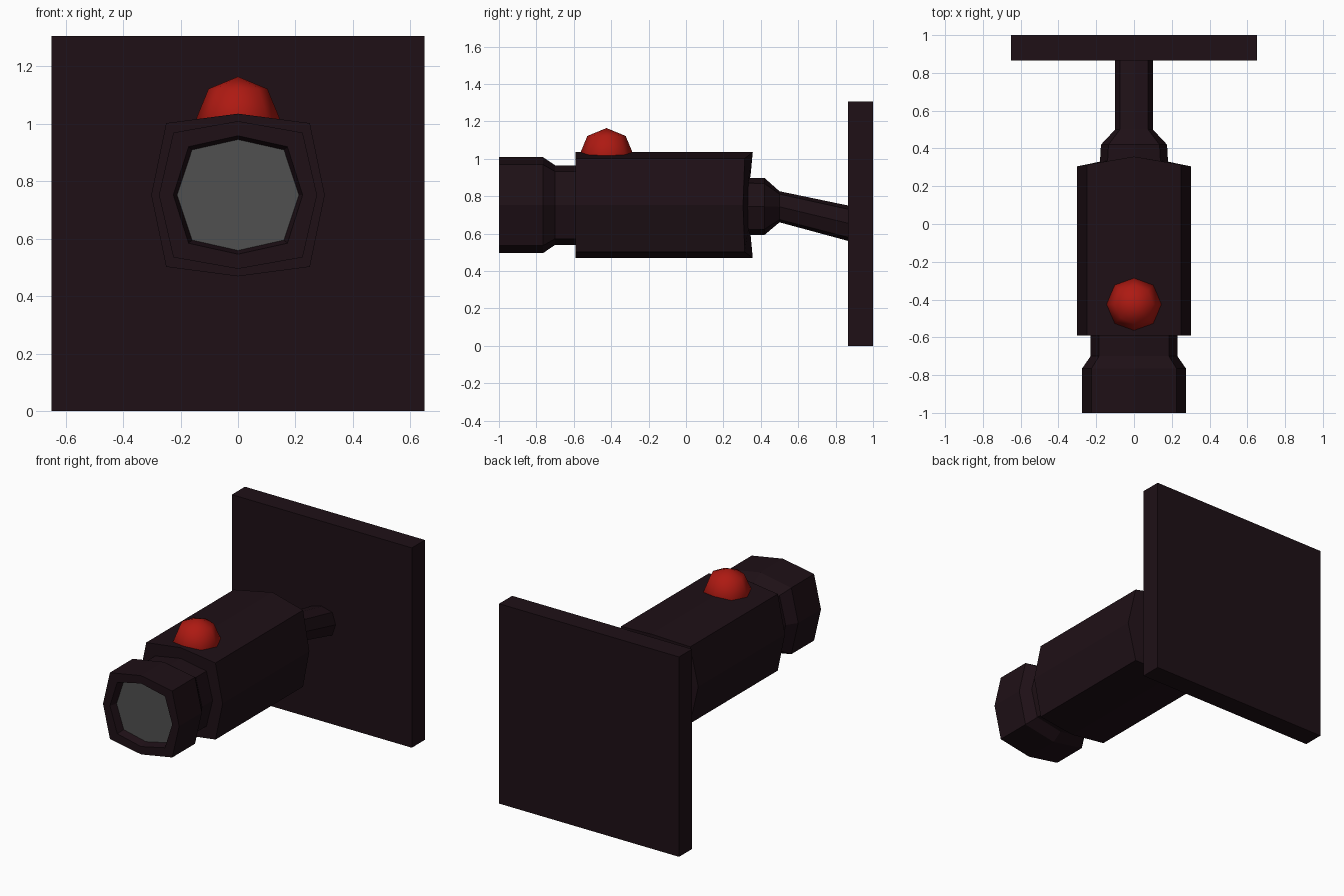
import bpy, bmesh
from math import pi, cos, sin

if "Cube" in bpy.data.objects:
    bpy.data.objects.remove(bpy.data.objects["Cube"])


def material(name, rgb):
    m = bpy.data.materials.new(name)
    m.diffuse_color = (*rgb, 1)
    m.use_nodes = True
    m.node_tree.nodes["Principled BSDF"].inputs["Base Color"].default_value = m.diffuse_color
    return m


DARK = material("dark_casing", (0.013, 0.005, 0.008))
RED = material("red_lamp", (0.42, 0.01, 0.006))
GLASS = material("grey_glass", (0.08, 0.08, 0.08))


def finish(name, bm, mat, fix=True):
    if fix:
        bmesh.ops.recalc_face_normals(bm, faces=bm.faces)
    mesh = bpy.data.meshes.new(name)
    bm.to_mesh(mesh)
    bm.free()
    mesh.materials.append(mat)
    ob = bpy.data.objects.new(name, mesh)
    bpy.context.collection.objects.link(ob)
    return ob


def ring(bm, y, zc, ax, az, dx, dz, bow=0.0):
    """Bulged octagon across y; bow pulls the side corners forward."""
    pts = [(0, az), (dx, dz), (ax, 0), (dx, -dz),
           (0, -az), (-dx, -dz), (-ax, 0), (-dx, dz)]
    return [bm.verts.new((x, y - bow * abs(x) / ax, zc + z)) for x, z in pts]


def loft(name, sections, mat, cap_start=True, cap_end=True):
    bm = bmesh.new()
    rings = [ring(bm, *s) for s in sections]
    for a, b in zip(rings, rings[1:]):
        for i in range(8):
            j = (i + 1) % 8
            bm.faces.new((a[i], a[j], b[j], b[i]))
    if cap_start:
        bm.faces.new(rings[0])
    if cap_end:
        bm.faces.new(rings[-1])
    return finish(name, bm, mat)


ZC = 0.752

# Wall plate
bm = bmesh.new()
bmesh.ops.create_cube(bm, size=1)
for v in bm.verts:
    v.co = (v.co.x * 1.3, v.co.y * 0.135 + 0.9325, v.co.z * 1.305 + 0.6525)
finish("wall_plate", bm, DARK)

# Lens hood, neck and main body, closed by the bowed back
loft("camera_body", [
    (-0.95, ZC, 0.212, 0.193, 0.16, 0.157),
    (-1.00, ZC, 0.225, 0.206, 0.172, 0.168),
    (-1.00, ZC, 0.275, 0.257, 0.225, 0.217),
    (-0.765, ZC, 0.275, 0.257, 0.225, 0.217),
    (-0.70, ZC, 0.23, 0.213, 0.185, 0.18),
    (-0.59, ZC, 0.23, 0.213, 0.185, 0.18),
    (-0.59, ZC, 0.302, 0.283, 0.25, 0.25),
    (0.357, ZC, 0.302, 0.283, 0.25, 0.25, 0.052),
    (0.345, ZC, 0.18, 0.155, 0.14, 0.125, 0.015),
], DARK, cap_start=False)

# Glass set into the hood
bm = bmesh.new()
bm.faces.new(ring(bm, -0.95, ZC, 0.212, 0.193, 0.16, 0.157)[::-1])
bm.normal_update()
if bm.faces[:][0].normal.y > 0:
    bmesh.ops.reverse_faces(bm, faces=bm.faces[:])
finish("lens_glass", bm, GLASS, fix=False)

# Rear collar and sloping arm to the wall
loft("mount_arm", [
    (0.33, 0.745, 0.18, 0.153, 0.14, 0.125),
    (0.42, 0.745, 0.175, 0.152, 0.135, 0.122),
    (0.50, 0.743, 0.10, 0.083, 0.075, 0.068),
    (0.88, 0.652, 0.10, 0.095, 0.075, 0.075),
], DARK)

# Red lamp dome on top
bm = bmesh.new()
bmesh.ops.create_uvsphere(bm, u_segments=8, v_segments=4, radius=0.145)
bmesh.ops.translate(bm, verts=bm.verts, vec=(0, -0.425, 1.019))
lamp = finish("red_lamp_dome", bm, RED)
for p in lamp.data.polygons:
    p.use_smooth = True
